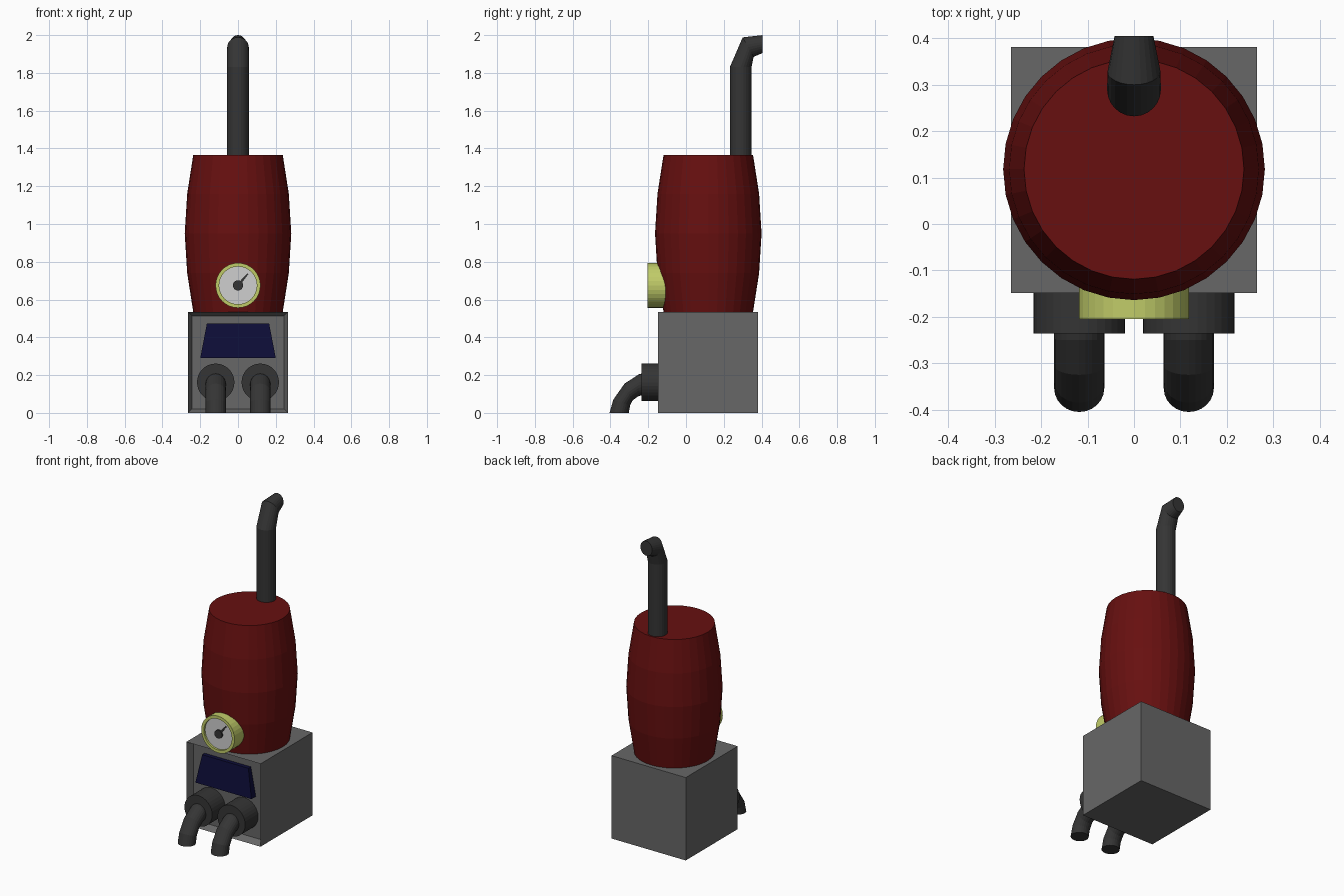
import bpy, bmesh, math
from mathutils import Vector

if "Cube" in bpy.data.objects:
    bpy.data.objects.remove(bpy.data.objects["Cube"])


def material(name, rgb):
    m = bpy.data.materials.new(name)
    m.diffuse_color = (*rgb, 1)
    m.use_nodes = True
    m.node_tree.nodes["Principled BSDF"].inputs["Base Color"].default_value = m.diffuse_color
    return m


GREY = material("grey metal", (0.135, 0.135, 0.135))
RED = material("dark red", (0.135, 0.005, 0.005))
DARK = material("dark pipe", (0.035, 0.035, 0.035))
NAVY = material("navy panel", (0.004, 0.004, 0.04))
BRASS = material("pale brass", (0.53, 0.60, 0.14))
WHITE = material("dial white", (0.62, 0.62, 0.62))


def finish(bm, name, mat):
    bmesh.ops.recalc_face_normals(bm, faces=bm.faces)
    me = bpy.data.meshes.new(name)
    bm.to_mesh(me)
    bm.free()
    me.materials.append(mat)
    ob = bpy.data.objects.new(name, me)
    bpy.context.collection.objects.link(ob)
    return ob


def loft(name, rings, mat):
    """Skin a list of equal-length point loops and cap both ends."""
    bm = bmesh.new()
    loops = [[bm.verts.new(p) for p in r] for r in rings]
    n = len(loops[0])
    for a, b in zip(loops, loops[1:]):
        for i in range(n):
            j = (i + 1) % n
            bm.faces.new((a[i], a[j], b[j], b[i]))
    bm.faces.new(loops[0])
    bm.faces.new(loops[-1])
    return finish(bm, name, mat)


def ring(c, u, v, n=32):
    c, u, v = Vector(c), Vector(u), Vector(v)
    return [c + u * math.cos(t) + v * math.sin(t)
            for t in (2 * math.pi * i / n for i in range(n))]


def disc(x, y, z, r):
    """Circle facing the front."""
    return ring((x, y, z), (r, 0, 0), (0, 0, r))


def tube(name, x, sections, mat):
    """Bent pipe; each section is outer (y, z), inner (y, z), half width."""
    rings = []
    for (y1, z1), (y2, z2), w in sections:
        a, b = Vector((x, y1, z1)), Vector((x, y2, z2))
        rings.append(ring((a + b) / 2, (w, 0, 0), (a - b) / 2, 24))
    return loft(name, rings, mat)


# Base box with recessed front
bm = bmesh.new()
bmesh.ops.create_cube(bm, size=1)
for v in bm.verts:
    v.co = (v.co.x * 0.53, v.co.y * 0.53 + 0.116, v.co.z * 0.535 + 0.2675)
front = [f for f in bm.faces if f.calc_center_median().y < -0.1]
bmesh.ops.inset_region(bm, faces=front, thickness=0.03)
for v in front[0].verts:
    v.co.y += 0.045
finish(bm, "base_box", GREY)

# Sloped navy panel in the recess
outline = [(-0.2, 0.29, -0.149), (0.2, 0.29, -0.149),
           (0.165, 0.472, -0.13), (-0.165, 0.472, -0.13)]
loft("control_panel", [[(x, y, z) for x, z, y in outline],
                       [(x, -0.1, z) for x, z, y in outline]], NAVY)

# Barrel tank
tank = []
for r, z in ((0.237, 0.535), (0.269, 0.74), (0.282, 0.95),
             (0.269, 1.16), (0.237, 1.365)):
    tank.append(ring((0, 0.118, z), (r, 0, 0), (0, r, 0)))
loft("barrel_tank", tank, RED)

# Chimney, bent to the back
tube("chimney", 0, [((0.232, 1.34), (0.347, 1.34), 0.058),
                    ((0.232, 1.83), (0.347, 1.83), 0.058),
                    ((0.300, 1.988), (0.358, 1.885), 0.057),
                    ((0.405, 2.0), (0.405, 1.905), 0.042)], DARK)

# Gauge with recessed dial, hub and needle
GZ = 0.675
loft("gauge_case", [disc(0, -0.06, GZ, 0.119), disc(0, -0.205, GZ, 0.119),
                    disc(0, -0.205, GZ, 0.1), disc(0, -0.19, GZ, 0.1)], BRASS)
loft("gauge_dial", [disc(0, -0.188, GZ, 0.0995), disc(0, -0.193, GZ, 0.0995)], WHITE)
loft("gauge_hub", [disc(0, -0.19, GZ, 0.027), disc(0, -0.203, GZ, 0.027)], DARK)
needle = [(-0.006, 0.005), (0.006, -0.005), (0.055, 0.059), (0.049, 0.064)]
loft("gauge_needle", [[(x, y, GZ + z) for x, z in needle]
                      for y in (-0.192, -0.199)], DARK)

# Two outlet flanges and hoses
for side, x in (("left", -0.118), ("right", 0.118)):
    loft(side + "_flange", [disc(x, -0.1, 0.162, 0.099),
                            disc(x, -0.236, 0.162, 0.099)], DARK)
    tube(side + "_hose", x, [((-0.22, 0.212), (-0.22, 0.094), 0.054),
                             ((-0.25, 0.204), (-0.25, 0.09), 0.054),
                             ((-0.325, 0.155), (-0.284, 0.065), 0.054),
                             ((-0.385, 0.07), (-0.296, 0.04), 0.054),
                             ((-0.405, 0.0), (-0.303, 0.0), 0.054)], DARK)
